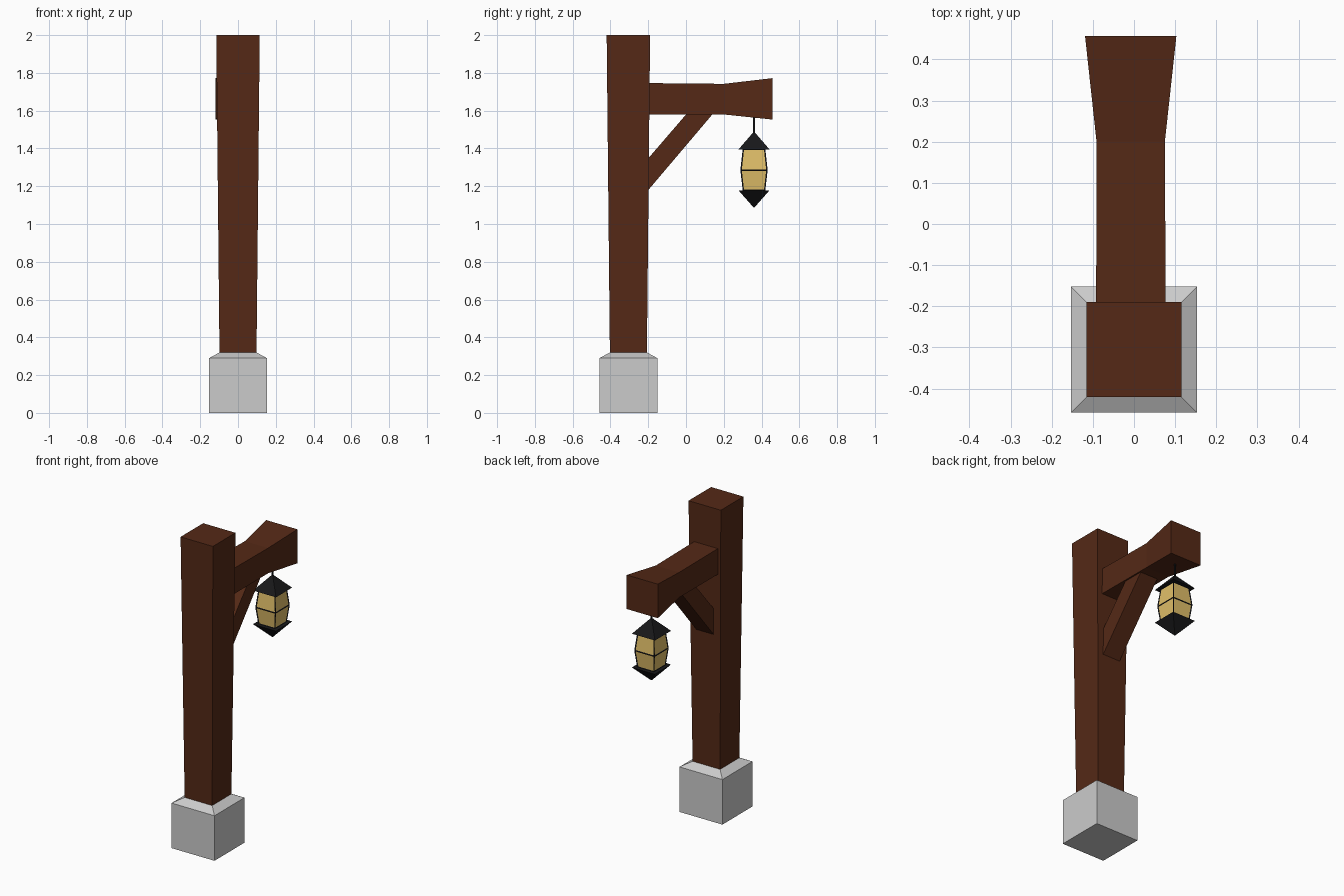
import bpy, bmesh

if "Cube" in bpy.data.objects:
    bpy.data.objects.remove(bpy.data.objects["Cube"])


def material(name, rgb):
    m = bpy.data.materials.new(name)
    m.diffuse_color = (*rgb, 1)
    m.use_nodes = True
    m.node_tree.nodes["Principled BSDF"].inputs["Base Color"].default_value = m.diffuse_color
    return m


wood = material("dark_wood", (0.09, 0.022, 0.008))
iron = material("black_iron", (0.009, 0.009, 0.01))
glass = material("warm_glass", (0.75, 0.52, 0.14))


def loft(name, rings, mat=None):
    """Skin a chain of four-cornered rings and cap both ends."""
    bm = bmesh.new()
    loops = [[bm.verts.new(p) for p in ring] for ring in rings]
    for a, b in zip(loops, loops[1:]):
        for i in range(4):
            j = (i + 1) % 4
            bm.faces.new((a[i], a[j], b[j], b[i]))
    bm.faces.new(loops[0])
    bm.faces.new(loops[-1])
    bmesh.ops.recalc_face_normals(bm, faces=bm.faces)
    mesh = bpy.data.meshes.new(name)
    bm.to_mesh(mesh)
    bm.free()
    obj = bpy.data.objects.new(name, mesh)
    bpy.context.collection.objects.link(obj)
    if mat:
        mesh.materials.append(mat)
    return obj


def column(name, cx, cy, steps, mat=None):
    """Square upright form from (half width, height) steps."""
    signs = ((-1, -1), (1, -1), (1, 1), (-1, 1))
    return loft(name, [[(cx + sx * h, cy + sy * h, z) for sx, sy in signs]
                       for h, z in steps], mat)


# stone foot with chamfered top, and the post that widens upward
column("stone_base", 0, -0.305, [(0.153, 0), (0.153, 0.29), (0.098, 0.32)])
column("post", 0, -0.305, [(0.098, 0.32), (0.115, 2.0)], wood)

# arm with a flared outer end: y, x range, z range
sections = [(-0.21, -0.092, 0.077, 1.58, 1.746),
            (0.20, -0.091, 0.075, 1.58, 1.742),
            (0.457, -0.119, 0.103, 1.553, 1.772)]
loft("arm", [[(x0, y, z0), (x1, y, z0), (x1, y, z1), (x0, y, z1)]
             for y, x0, x1, z0, z1 in sections], wood)

# diagonal brace, tucked slightly into post and arm
profile = [(-0.208, 1.17), (0.148, 1.59), (0.009, 1.59), (-0.208, 1.338)]
loft("brace", [[(x, y, z) for y, z in profile] for x in (-0.058, 0.066)], wood)

# hanging lantern
LX, LY = -0.006, 0.36
column("lantern_hanger", LX, LY, [(0.004, 1.47), (0.004, 1.575)], iron)
column("lantern_roof", LX, LY, [(0.082, 1.395), (0.006, 1.483)], iron)
column("lantern_bottom", LX, LY, [(0.002, 1.087), (0.082, 1.178)], iron)
body = [(0.057, 1.178), (0.069, 1.285), (0.057, 1.397)]
column("lantern_glass", LX, LY, body, glass)

# iron bars along the corners and around the middle of the glass
frame = column("lantern_frame", LX, LY, body, iron)
bars = frame.modifiers.new("bars", "WIREFRAME")
bars.thickness = 0.009
bars.offset = 0
